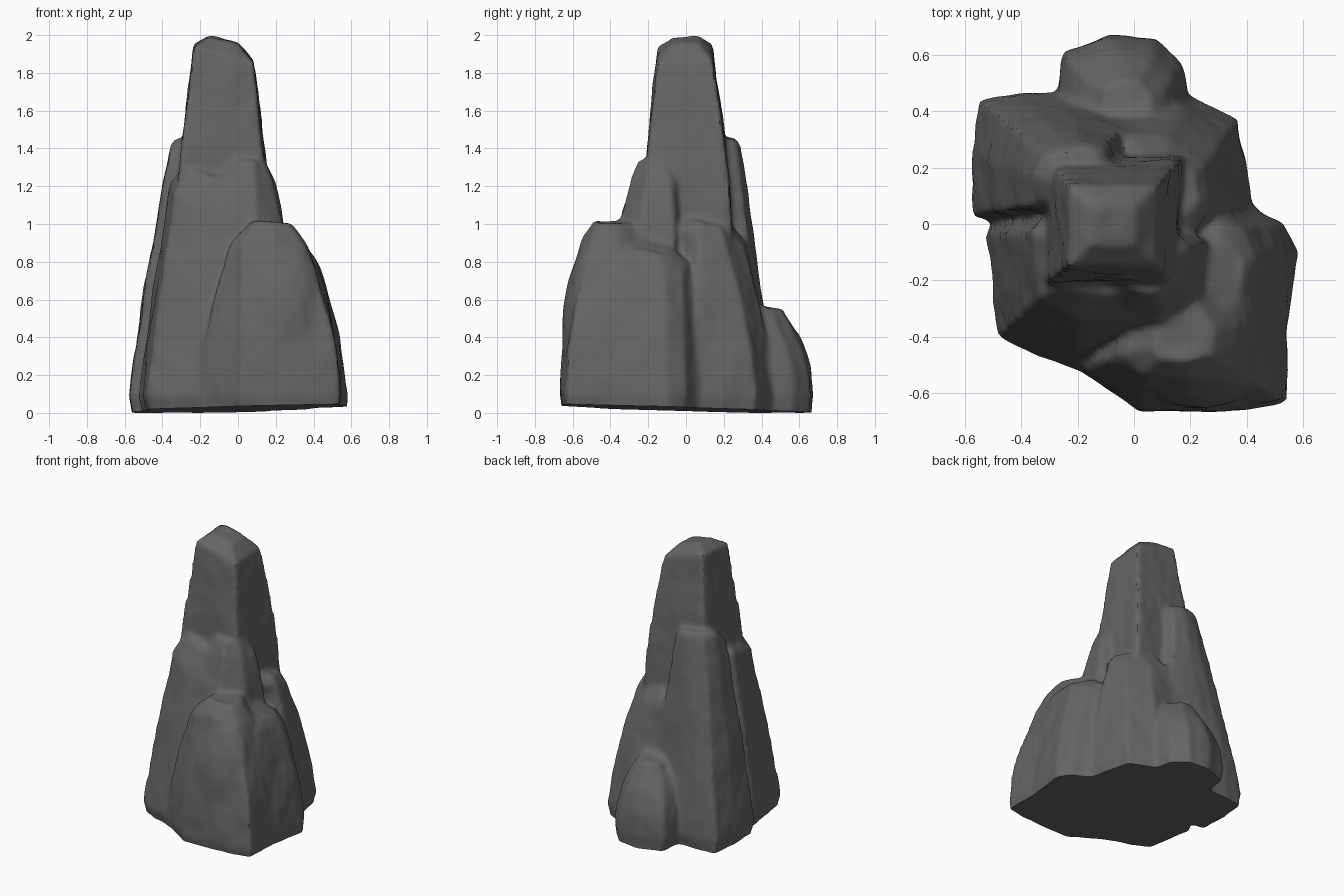
import bpy, bmesh
from mathutils import Vector, noise

if "Cube" in bpy.data.objects:
    bpy.data.objects.remove(bpy.data.objects["Cube"], do_unlink=True)

stone = bpy.data.materials.new("dark grey stone")
stone.use_nodes = True
GREY = (0.13, 0.13, 0.13, 1)
stone.diffuse_color = GREY
stone.node_tree.nodes["Principled BSDF"].inputs["Base Color"].default_value = GREY

bm = bmesh.new()
FLOOR, RIM, STEPS = -0.1, 0.09, 7


def column(base, top, dome=0.04, bulge=1.5, cap=0.6, rim=RIM):
    """Loft a boulder from a ground outline (x, y) to a sloped top (x, y, z)."""
    base = [Vector((x, y, rim)) for x, y in base]
    top = [Vector(p) for p in top]
    n = len(base)
    mid = sum(base, Vector()) / n
    peak = sum(top, Vector()) / n
    foot = [mid.lerp(p, 0.87) for p in base]
    for p in foot:
        p.z = rim - RIM + FLOOR
    rings = [foot]
    for i in range(STEPS + 1):
        s = i / STEPS
        ring = []
        for b, t in zip(base, top):
            p = b.lerp(t, s ** bulge)
            p.z = b.z + (t.z - b.z) * s
            ring.append(p)
        rings.append(ring)
    rings.append([peak.lerp(p, cap) + Vector((0, 0, dome)) for p in top])
    verts = [[bm.verts.new(p) for p in ring] for ring in rings]
    for a, b in zip(verts, verts[1:]):
        for i in range(n):
            j = (i + 1) % n
            bm.faces.new((a[i], a[j], b[j], b[i]))
    bm.faces.new(verts[0][::-1])
    bm.faces.new(verts[-1])


# Tall central spire
column([(-.34, -.23), (.16, -.24), (.18, .25), (-.33, .25)],
       [(-.235, -.15, 1.94), (.08, -.15, 1.86), (.09, .14, 1.87), (-.23, .14, 1.95)],
       dome=0.07, bulge=1.6, cap=0.5, rim=0.8)

# Broad front left flank
column([(-.53, -.04), (-.48, -.4), (-.2, -.53), (.1, -.5), (.3, -.2), (.2, .2), (-.4, .2)],
       [(-.36, -.03, 1.22), (-.34, -.27, 1.16), (-.18, -.34, 1.07), (.1, -.35, 1.03),
        (.2, -.15, 1.1), (.1, .1, 1.2), (-.2, .1, 1.25)], dome=0.14, bulge=1.1, cap=0.65)

# Shoulder knob in front of the spire
column([(-.26, -.33), (-.1, -.38), (.1, -.39), (.27, -.27), (.28, -.05), (0, .05)],
       [(-.09, -.24, 1.24), (-.02, -.28, 1.23), (.09, -.29, 1.25), (.18, -.21, 1.23),
        (.2, -.08, 1.21), (.05, 0, 1.29)], dome=0.1, bulge=1.5, rim=0.7)

# Back left pillar
column([(-.57, .03), (-.58, .25), (-.545, .44), (-.41, .47), (-.22, .46), (.03, .42), (.03, .1), (-.4, .0)],
       [(-.37, .06, 1.35), (-.36, .17, 1.42), (-.32, .25, 1.42), (-.24, .28, 1.42), (-.18, .29, 1.41),
        (-.11, .27, 1.4), (-.05, .1, 1.4), (-.2, .05, 1.4)], dome=0.04, bulge=1.15, cap=0.8)

# Back right slab
column([(.15, -.1), (.42, .06), (.37, .37), (.18, .46), (-.1, .42), (-.1, 0)],
       [(.2, -.06, .98), (.27, .06, .95), (.25, .21, .9), (.12, .31, .86), (-.05, .32, .9), (0, 0, 1.0)],
       dome=0.07, bulge=1.5, cap=0.65)

# Low boulder at the back
column([(-.27, .4), (-.25, .61), (-.08, .675), (.08, .66), (.17, .56), (.2, .4), (0, .25)],
       [(-.18, .38, .48), (-.17, .5, .46), (-.07, .56, .47), (.04, .55, .47), (.11, .48, .47),
        (.11, .36, .52), (0, .25, .54)], dome=0.07, bulge=2.2)

# Big boulder at the front
column([(-.2, -.52), (.02, -.665), (.26, -.67), (.545, -.635), (.545, -.35), (.3, 0), (-.1, -.2)],
       [(-.04, -.46, .9), (.03, -.54, .92), (.2, -.55, .93), (.35, -.51, .89), (.37, -.35, .88),
        (.25, -.15, .88), (.03, -.28, .92)], dome=0.11, bulge=1.8, cap=0.55)

# Slab on the right side
column([(.3, -.5), (.54, -.44), (.58, -.1), (.53, .0), (.41, .07), (.15, -.1)],
       [(.25, -.42, .9), (.41, -.36, .82), (.43, -.12, .78), (.39, -.02, .75), (.29, .02, .8),
        (.15, -.15, .92)], dome=0.05, bulge=1.6)

# Oval swelling on the front face
swell = bmesh.ops.create_uvsphere(bm, u_segments=24, v_segments=16, radius=1)["verts"]
for v in swell:
    v.co = Vector((.22 + v.co.x * .23, -.535 + v.co.y * .11 + v.co.z * .05, .56 + v.co.z * .38))

bmesh.ops.recalc_face_normals(bm, faces=bm.faces)
mesh = bpy.data.meshes.new("rock_spire")
bm.to_mesh(mesh)
bm.free()
rock = bpy.data.objects.new("rock_spire", mesh)
bpy.context.collection.objects.link(rock)
bpy.context.view_layer.objects.active = rock
rock.select_set(True)

# Fuse the boulders and weather the edges
fuse = rock.modifiers.new("fuse", "REMESH")
fuse.mode = "VOXEL"
fuse.voxel_size = 0.016
wear = rock.modifiers.new("wear", "SMOOTH")
wear.factor = 0.5
wear.iterations = 5
for name in ("fuse", "wear"):
    bpy.ops.object.modifier_apply(modifier=name)

# Roughen the stone, then slice a slightly tilted underside
bm = bmesh.new()
bm.from_mesh(mesh)
bm.normal_update()
for v, n in [(v, v.normal.copy()) for v in bm.verts]:
    p = Vector((v.co.x, v.co.y, v.co.z * 0.6))
    v.co += n * (0.01 * noise.noise(p * 6) + 0.004 * noise.noise(p * 15))
bmesh.ops.bisect_plane(bm, geom=bm.verts[:] + bm.edges[:] + bm.faces[:],
                       plane_co=(0, 0, 0.02), plane_no=(-0.02, 0.025, 1), clear_inner=True)
bmesh.ops.holes_fill(bm, edges=[e for e in bm.edges if e.is_boundary])
bmesh.ops.recalc_face_normals(bm, faces=bm.faces)
bm.to_mesh(mesh)
bm.free()

mesh.materials.clear()
mesh.materials.append(stone)
bpy.ops.object.shade_smooth_by_angle(angle=0.7)
